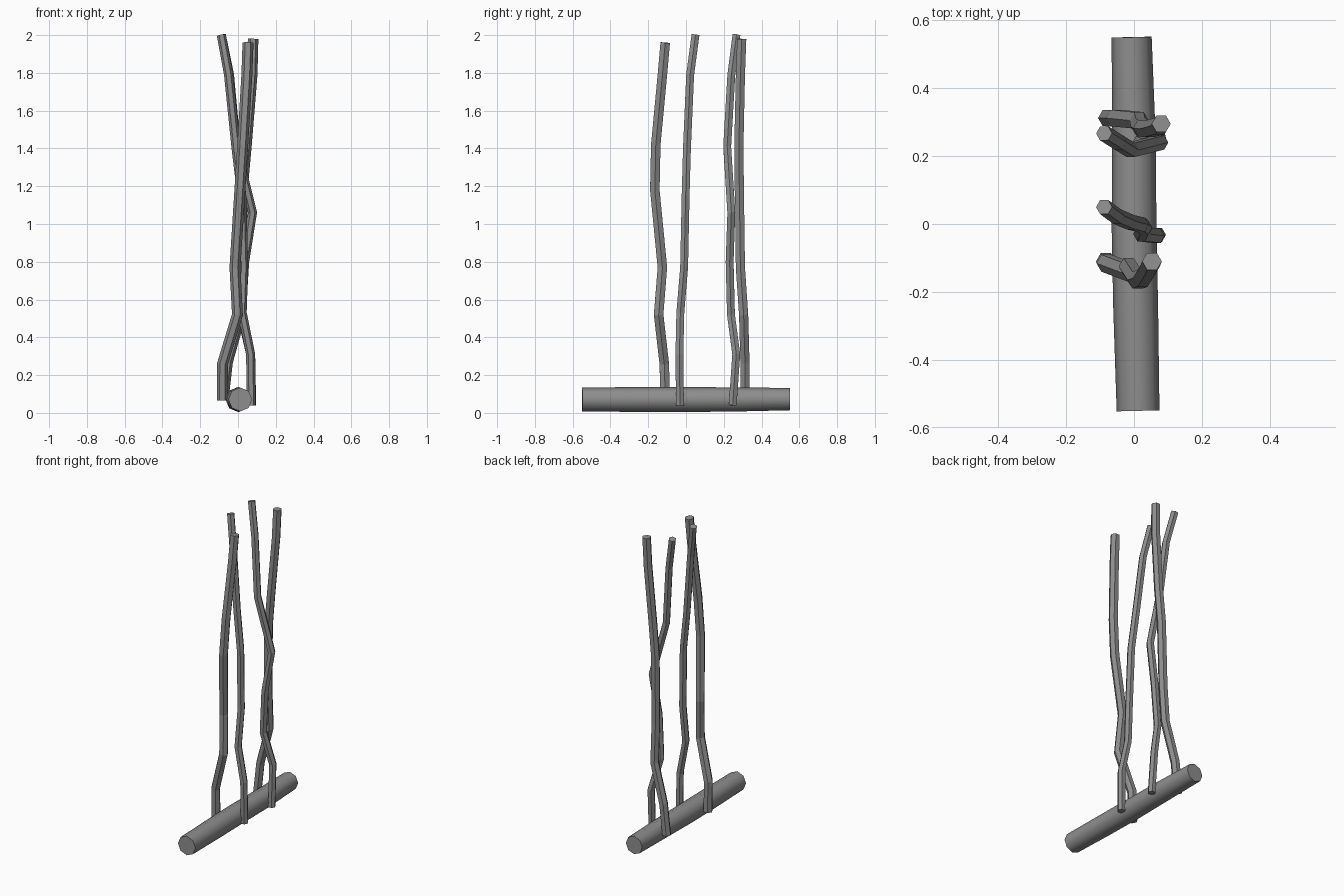
import bpy, math
from mathutils import Vector

if "Cube" in bpy.data.objects:
    bpy.data.objects.remove(bpy.data.objects["Cube"])

# dark grey bark
bark = bpy.data.materials.new("bark")
bark.diffuse_color = (0.27, 0.27, 0.27, 1)
bark.use_nodes = True
bark.node_tree.nodes["Principled BSDF"].inputs["Base Color"].default_value = bark.diffuse_color


def tube(name, path, sides, phase=0.0):
    """Sweep a polygon along (x, y, z, radius) points and cap both ends."""
    pts = [Vector(p[:3]) for p in path]
    verts, faces = [], []
    for i, p in enumerate(pts):
        t = (pts[min(i + 1, len(pts) - 1)] - pts[max(i - 1, 0)]).normalized()
        u = (Vector((1, 0, 0)) - t * t.x).normalized()
        v = t.cross(u)
        for k in range(sides):
            a = phase + 2 * math.pi * k / sides
            verts.append(p + path[i][3] * (u * math.cos(a) + v * math.sin(a)))
    for i in range(len(pts) - 1):
        for k in range(sides):
            n = (k + 1) % sides
            a, b = i * sides, (i + 1) * sides
            faces.append((a + k, a + n, b + n, b + k))
    faces.append(tuple(reversed(range(sides))))
    faces.append(tuple(range((len(pts) - 1) * sides, len(pts) * sides)))
    me = bpy.data.meshes.new(name)
    me.from_pydata(verts, [], faces)
    me.materials.append(bark)
    ob = bpy.data.objects.new(name, me)
    bpy.context.collection.objects.link(ob)
    return ob


# base log lying along y, smooth bark with flat sawn ends
log = tube("base_log", [(0.012, -0.55, 0.071, 0.063), (0.005, -0.25, 0.071, 0.066),
                        (0.0, 0.0, 0.071, 0.066), (0.0, 0.25, 0.071, 0.064),
                        (-0.007, 0.55, 0.073, 0.059)], 8)
for f in log.data.polygons:
    f.use_smooth = len(f.vertices) == 4
for e in log.data.edges:
    ends = [log.data.vertices[i].co.y for i in e.vertices]
    e.use_edge_sharp = all(abs(y) > 0.5 for y in ends)

# four crooked upright branches, alternating sides of the log
branches = {
    "branch_front": (0.029, [(-0.083, -0.11, 0.065), (-0.082, -0.115, 0.26),
                             (-0.003, -0.145, 0.52), (-0.016, -0.125, 0.77),
                             (0.01, -0.165, 1.18), (0.025, -0.16, 1.42),
                             (0.047, -0.125, 1.79), (0.053, -0.11, 1.96)]),
    "branch_middle": (0.024, [(0.07, -0.032, 0.04), (0.067, -0.035, 0.31),
                              (0.022, -0.03, 0.53), (0.03, -0.01, 0.77),
                              (0.02, -0.002, 1.15), (-0.01, 0.005, 1.4),
                              (-0.05, 0.022, 1.79), (-0.088, 0.05, 2.0)]),
    "branch_back_right": (0.024, [(0.072, 0.247, 0.04), (0.067, 0.266, 0.31),
                                  (0.018, 0.238, 0.52), (0.035, 0.231, 0.8),
                                  (0.077, 0.24, 1.06), (-0.01, 0.218, 1.41),
                                  (-0.045, 0.24, 1.79), (-0.088, 0.267, 2.0)]),
    "branch_back_left": (0.028, [(-0.078, 0.312, 0.07), (-0.055, 0.312, 0.27),
                                 (0.015, 0.305, 0.52), (0.018, 0.288, 0.77),
                                 (0.025, 0.282, 1.2), (0.045, 0.28, 1.42),
                                 (0.075, 0.288, 1.79), (0.08, 0.295, 1.98)]),
}
for name, (r, path) in branches.items():
    tube(name, [(*p, r) for p in path], 6)
